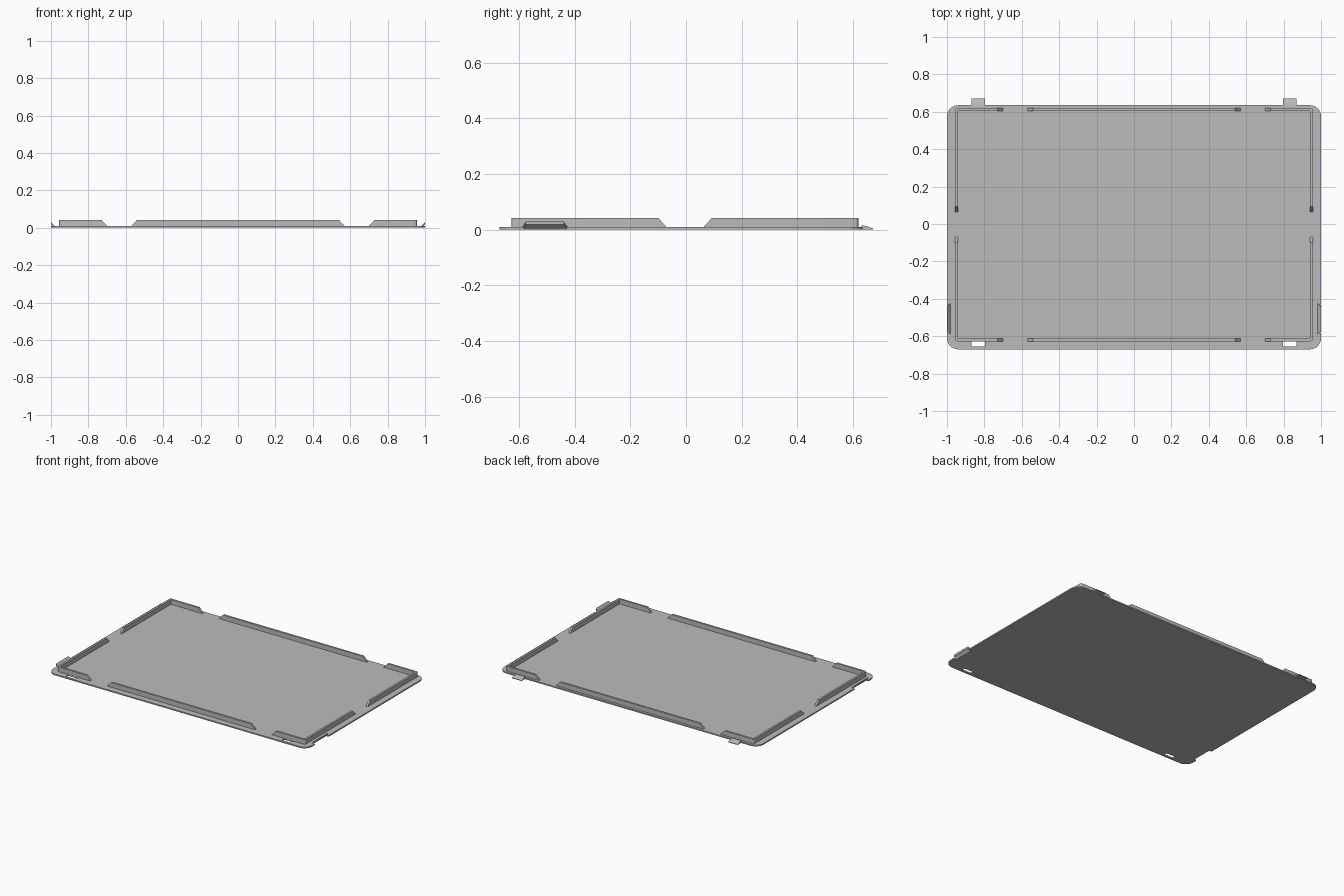
import bpy, bmesh
from math import sin, cos, pi
from mathutils import Vector

cube = bpy.data.objects.get("Cube")
if cube:
    bpy.data.objects.remove(cube, do_unlink=True)

grey = bpy.data.materials.new("plain grey")
grey.use_nodes = True
grey.diffuse_color = (0.5, 0.5, 0.5, 1)
grey.node_tree.nodes["Principled BSDF"].inputs["Base Color"].default_value = grey.diffuse_color

T = 0.009            # plate thickness
RIB_TOP = 0.042


def loft(name, lower, upper):
    """Closed solid between two matching outlines."""
    bm = bmesh.new()
    a = [bm.verts.new(p) for p in lower]
    b = [bm.verts.new(p) for p in upper]
    n = len(a)
    bm.faces.new(a)
    bm.faces.new(b)
    for i in range(n):
        j = (i + 1) % n
        bm.faces.new((a[i], a[j], b[j], b[i]))
    bmesh.ops.recalc_face_normals(bm, faces=bm.faces)
    mesh = bpy.data.meshes.new(name)
    bm.to_mesh(mesh)
    bm.free()
    mesh.materials.append(grey)
    obj = bpy.data.objects.new(name, mesh)
    bpy.context.collection.objects.link(obj)
    return obj


def rounded_slab(name, x, y0, y1, r, z0, z1, steps=8):
    pts = []
    corners = ((x - r, y1 - r), (r - x, y1 - r), (r - x, y0 + r), (x - r, y0 + r))
    for k, (cx, cy) in enumerate(corners):
        for i in range(steps + 1):
            t = pi / 2 * (k + i / steps)
            pts.append((cx + r * cos(t), cy + r * sin(t)))
    return loft(name, [(*p, z0) for p in pts], [(*p, z1) for p in pts])


def box(name, x0, x1, y0, y1, z0, z1):
    pts = ((x0, y0), (x1, y0), (x1, y1), (x0, y1))
    return loft(name, [(*p, z0) for p in pts], [(*p, z1) for p in pts])


def x_prism(name, profile, x0, x1):
    return loft(name, [(x0, *p) for p in profile], [(x1, *p) for p in profile])


def y_prism(name, profile, y0, y1):
    return loft(name, [(u, y0, z) for u, z in profile], [(u, y1, z) for u, z in profile])


def cut(obj, *cutters):
    for c in cutters:
        mod = obj.modifiers.new("cut", "BOOLEAN")
        mod.operation = "DIFFERENCE"
        mod.solver = "EXACT"
        mod.object = c
        bpy.context.view_layer.objects.active = obj
        bpy.ops.object.modifier_apply(modifier=mod.name)
        bpy.data.objects.remove(c, do_unlink=True)


def gap(lo, hi):
    """Trapezoid profile, widening upward, for the sloped rib ends."""
    def at(z):
        return 0.03 * (z - T) / (RIB_TOP - T)
    return [(lo - at(0), 0), (hi + at(0), 0), (hi + at(0.06), 0.06), (lo - at(0.06), 0.06)]


# Base plate with slots at the front and bevels under the side clips
plate = rounded_slab("base_plate", 1, -0.67, 0.635, 0.06, 0, T)
for s in (-1, 1):
    x0, x1 = sorted((s * 0.797, s * 0.87))
    under = [(s * 0.98, -0.001), (s * 1.01, -0.001), (s * 1.01, 0.027)]
    cut(plate, box("slot_cutter", x0, x1, -0.656, -0.628, -0.1, 0.1),
        y_prism("clip_cutter", under, -0.582, -0.43))

# Upright rim, broken by gaps with sloped ends
rim = rounded_slab("rim", 0.956, -0.627, 0.619, 0.012, T - 0.004, RIB_TOP, 4)
cut(rim, rounded_slab("rim_cutter", 0.942, -0.613, 0.605, 0.004, -0.1, 0.1, 4))
for s in (-1, 1):
    lo, hi = sorted((s * 0.57, s * 0.70))
    cut(rim, y_prism("gap_cutter", gap(lo, hi), -0.9, 0.9))
cut(rim, x_prism("gap_cutter", gap(-0.07, 0.063), -1.2, 1.2))

# Bent side clips and hooked rear tabs
tab = [(0.63, 0.001), (0.63, 0.015), (0.648, 0.013), (0.672, 0.004), (0.672, 0), (0.65, 0.001)]
parts = [plate, rim]
for s, side in ((-1, "right"), (1, "left")):
    root = [(s * 0.98, -0.59, T), (s * 0.98, -0.424, T), (s * 0.98, -0.43, 0.0005), (s * 0.98, -0.582, 0.0005)]
    lip = [(s, -0.573, 0.031), (s, -0.442, 0.031), (s, -0.437, 0.018), (s, -0.578, 0.018)]
    parts.append(loft(side + "_side_clip", root, lip))
    parts.append(x_prism(side + "_rear_tab", tab, s * 0.797, s * 0.87))

for o in bpy.context.scene.objects:
    o.select_set(o in parts)
bpy.context.view_layer.objects.active = plate
bpy.ops.object.shade_smooth_by_angle(angle=0.5)
